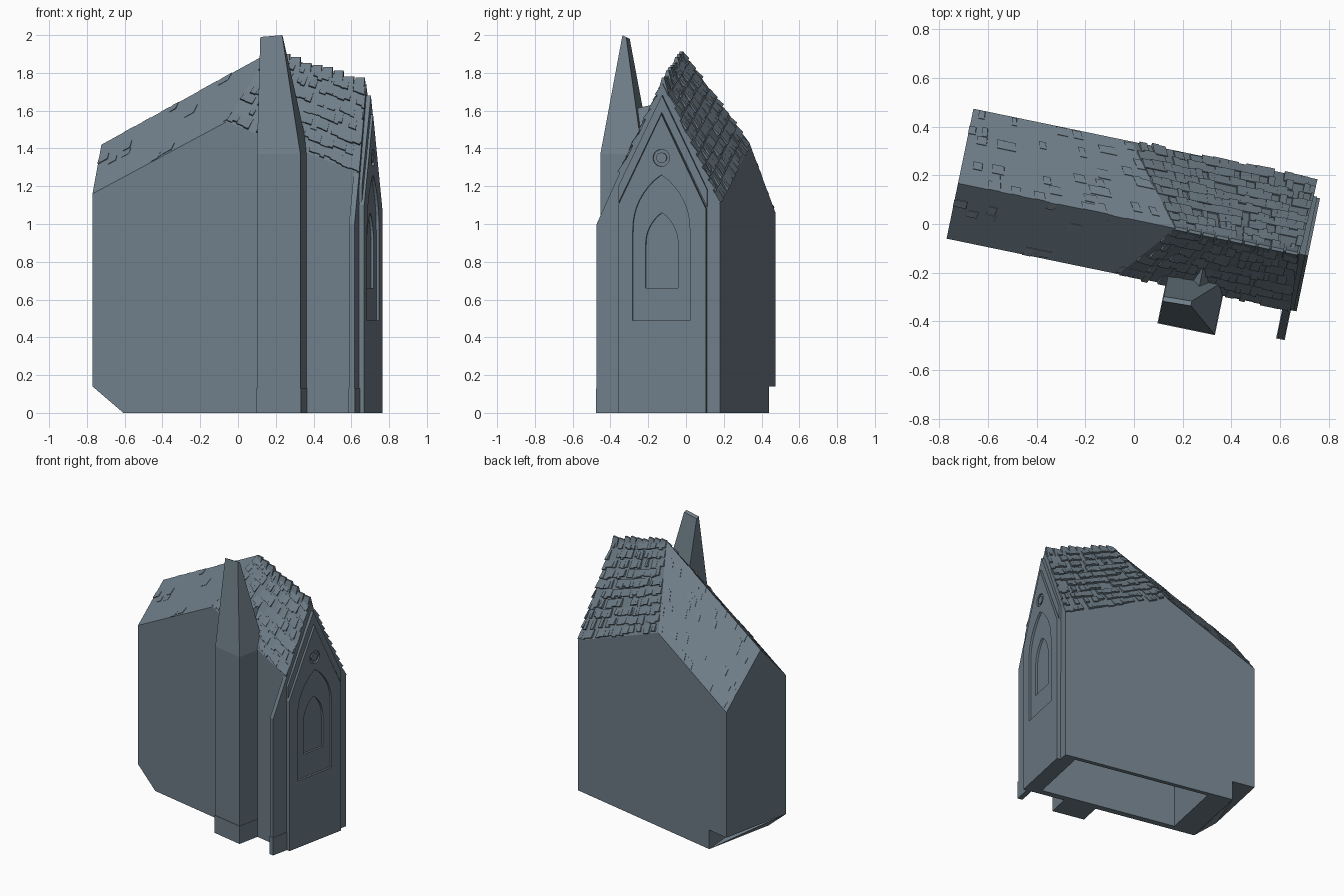
import bpy, bmesh, math, random
from mathutils import Vector

if "Cube" in bpy.data.objects:
    bpy.data.objects.remove(bpy.data.objects["Cube"])

random.seed(4)
TURN = math.radians(-11.7)      # the whole building is turned on the plot
RIDGE = 0.017                   # cross position of the roof ridge

slate = bpy.data.materials.new("slate_grey")
slate.diffuse_color = (0.16, 0.21, 0.25, 1)
slate.use_nodes = True
slate.node_tree.nodes["Principled BSDF"].inputs["Base Color"].default_value = slate.diffuse_color


def add(name, verts, faces):
    bm = bmesh.new()
    vs = [bm.verts.new(v) for v in verts]
    for f in faces:
        bm.faces.new([vs[i] for i in f])
    bmesh.ops.recalc_face_normals(bm, faces=bm.faces)
    me = bpy.data.meshes.new(name)
    bm.to_mesh(me)
    bm.free()
    me.materials.append(slate)
    ob = bpy.data.objects.new(name, me)
    ob.rotation_euler.z = TURN
    bpy.context.collection.objects.link(ob)
    return ob


def loft(name, a, b):
    """Solid between two matching outlines."""
    n = len(a)
    faces = [tuple(range(n)), tuple(range(n, 2 * n))]
    faces += [(i, (i + 1) % n, n + (i + 1) % n, n + i) for i in range(n)]
    return add(name, list(a) + list(b), faces)


def slab(name, outline, u0, u1):
    """Outline given as (v, z), extruded along the building."""
    return loft(name, [(u0, v, z) for v, z in outline], [(u1, v, z) for v, z in outline])


def box(name, u0, u1, v0, v1, z0, z1):
    return slab(name, [(v0, z0), (v1, z0), (v1, z1), (v0, z1)], u0, u1)


def cut(ob, cutter):
    bpy.context.view_layer.update()
    m = ob.modifiers.new("cut", 'BOOLEAN')
    m.operation, m.solver, m.object = 'DIFFERENCE', 'EXACT', cutter
    bpy.context.view_layer.objects.active = ob
    bpy.ops.object.modifier_apply(modifier=m.name)
    bpy.data.objects.remove(cutter, do_unlink=True)


def arch(half, z0, spring, top, n=8):
    """Pointed arch outline."""
    left, right = [], []
    for i in range(n):
        t = i / n
        w, z = half * math.cos(t * math.pi / 2) ** 0.8, spring + (top - spring) * t ** 0.8
        right.append((RIDGE + w, z))
        left.append((RIDGE - w, z))
    return [(RIDGE - half, z0), (RIDGE + half, z0)] + right + [(RIDGE, top)] + left[::-1]


# Main hall: stations at the left end, the roof peak and the right end
front = [(-0.742, -0.215, 1.16), (-0.02, -0.215, 1.54), (0.70, -0.215, 1.27)]
ridge = [(-0.742, RIDGE, 1.42), (0.17, RIDGE, 1.91), (0.69, RIDGE, 1.74)]
back = [(-0.742, 0.33, 1.06), (-0.08, 0.33, 1.42), (0.70, 0.33, 1.10)]
base = [(-0.742, -0.215, 0), (0.70, -0.215, 0), (0.70, 0.33, 0), (-0.742, 0.33, 0)]
hall = add("hall", front + ridge + back + base, [
    (9, 10, 2, 1, 0), (12, 11, 8, 7, 6), (9, 0, 3, 6, 12), (10, 11, 8, 5, 2),
    (0, 1, 4, 3), (1, 2, 5, 4), (3, 4, 7, 6), (4, 5, 8, 7), (9, 10, 11, 12)])
cut(hall, box("end_notch", -0.9, -0.575, -0.4, 0.5, -0.1, 0.14))
cut(hall, box("hollow", -0.40, 0.61, -0.17, 0.30, -0.1, 1.0))

# Sloping sheet under the raised end
A, B, C = Vector((-0.742, -0.215, 0.14)), Vector((-0.575, 0.33, 0)), Vector((-0.575, -0.215, 0))
D = Vector((-0.575, -0.215, 0.14))
add("end_brace", [A, B, C, D], [(0, 1, 2), (0, 2, 3), (0, 3, 1), (1, 3, 2)])

# Gable facade with a recessed arch, window and round opening
facade = slab("facade", [(-0.216, 0), (0.258, 0), (0.258, 1.08), (RIDGE, 1.58), (-0.216, 1.10)],
              0.66, 0.727)
cut(hall, box("facade_seat", 0.68, 0.8, -0.17, 0.22, 0.4, 1.15))
cut(facade, slab("arch_recess", arch(0.155, 0.49, 0.95, 1.26), 0.712, 0.8))
cut(facade, slab("window_recess", arch(0.088, 0.66, 0.88, 1.06), 0.697, 0.8))


def disc(r):
    return [(RIDGE + r * math.cos(a * math.pi / 10), 1.35 + r * math.sin(a * math.pi / 10))
            for a in range(20)]


cut(facade, slab("round_recess", disc(0.045), 0.715, 0.8))
slab("round_boss", disc(0.028), 0.70, 0.725)

# Raised gable border strips following the roof pitch
for s, low in ((-1, -0.216), (1, 0.262)):
    end = 1.62 - abs(low - RIDGE) * 2.04
    slab("gable_border", [(RIDGE, 1.68), (low, end + 0.06), (low, end - 0.03), (RIDGE, 1.59)],
         0.67, 0.715)

# Thin buttress wing continuing the roof slope
slab("buttress_wing", [(-0.338, 0), (-0.2, 0), (-0.2, 1.30), (-0.338, 1.0)], 0.67, 0.70)
box("buttress_foot", 0.667, 0.703, -0.342, -0.2, 0, 0.13)


# Stair tower with a lopsided wedge roof
def ring(u0, u1, v0, v1, z):
    return [(u0, v0, z), (u1, v0, z), (u1, v1, z), (u0, v1, z)]


loft("tower_shaft", ring(0.18, 0.415, -0.377, -0.17, 0), ring(0.18, 0.415, -0.377, -0.17, 1.37))
loft("tower_roof", ring(0.18, 0.415, -0.377, -0.15, 1.37),
     [(0.18, -0.287, 1.99), (0.297, -0.282, 2.0), (0.297, -0.262, 1.99), (0.18, -0.267, 1.98)])
box("tower_plinth", 0.177, 0.418, -0.38, -0.2, 0, 0.13)

# Small saddle joining the tower to the hall roof
loft("saddle_roof", [(0.25, -0.25, 1.40), (0.38, -0.25, 1.36), (0.315, -0.25, 1.60)],
     [(0.25, 0.0, 1.40), (0.38, 0.0, 1.36), (0.315, 0.0, 1.66)])


# Rough shingles: small wedges in rows over a roof slope
def shingles(name, eave0, eave1, ridge0, ridge1, rows, keep, wide, lift):
    e0, e1, r0, r1 = map(Vector, (eave0, eave1, ridge0, ridge1))
    n = (e1 - e0).cross(r0 - e0).normalized()
    n = n if n.z > 0 else -n
    verts, faces = [], []

    def p(s, t, h=0.0):
        return e0.lerp(e1, s).lerp(r0.lerp(r1, s), t) + n * h

    for r in range(rows):
        t0, t1 = r / rows, (r + 1) / rows
        s = 0.0
        while s < 0.99:
            w = min(wide * random.uniform(0.6, 1.3), 1 - s)
            if random.random() < keep:
                low = t0 + random.uniform(0, 0.3) / rows
                h = lift * random.uniform(0.5, 1.1)
                k = len(verts)
                verts += [p(s, low, -0.004), p(s + w, low, -0.004), p(s + w, low, h),
                          p(s, low, h), p(s, t1, -0.004), p(s + w, t1, -0.004),
                          p(s + w, t1, 0.003), p(s, t1, 0.003)]
                faces += [tuple(k + i for i in q) for q in (
                    (0, 1, 2, 3), (4, 5, 6, 7), (0, 1, 5, 4),
                    (3, 2, 6, 7), (0, 3, 7, 4), (1, 2, 6, 5))]
            s += w
    add(name, verts, faces)


shingles("front_shingles", front[1], front[2], ridge[1], ridge[2], 7, 0.8, 0.05, 0.014)
shingles("back_shingles", back[1], back[2], ridge[1], ridge[2], 10, 0.8, 0.05, 0.014)
shingles("left_back_shingles", back[0], back[1], ridge[0], ridge[1], 9, 0.22, 0.05, 0.007)
shingles("left_front_shingles", front[0], front[1], ridge[0], ridge[1], 7, 0.06, 0.05, 0.005)

# Ragged ridge caps
for i in range(9):
    t = i / 9
    p = Vector(ridge[1]).lerp(Vector(ridge[2]), t)
    h = random.uniform(0.0, 0.018)
    slab("ridge_cap", [(RIDGE - 0.03, p.z - 0.07), (RIDGE + 0.03, p.z - 0.07),
                       (RIDGE + 0.006, p.z + h), (RIDGE - 0.006, p.z + h)], p.x, p.x + 0.05)
